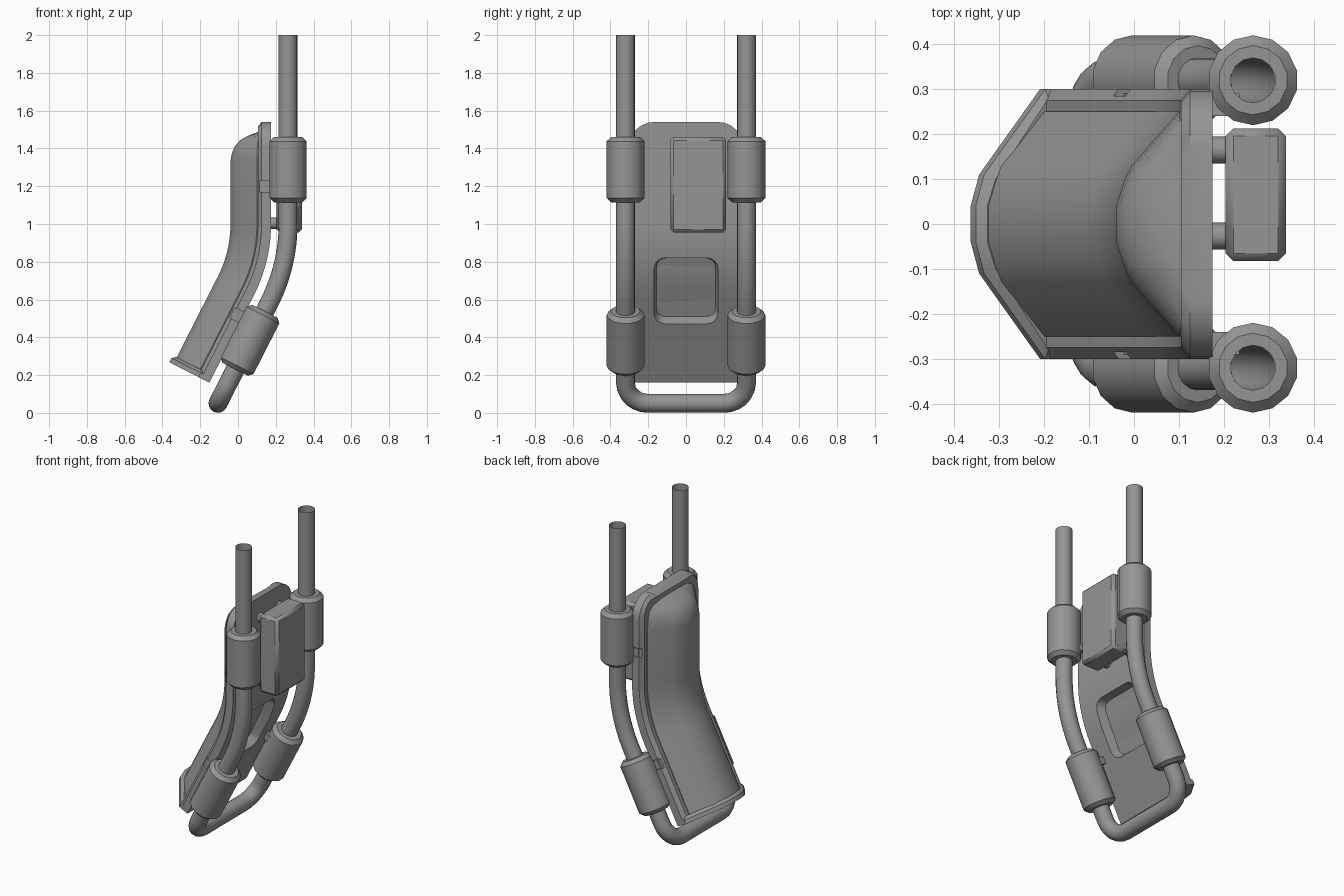
import bpy, bmesh, math
from mathutils import Vector

cube = bpy.data.objects.get("Cube")
if cube:
    bpy.data.objects.remove(cube)

grey = bpy.data.materials.new("plain grey")
grey.use_nodes = True
grey.diffuse_color = (0.3, 0.3, 0.3, 1)
grey.node_tree.nodes["Principled BSDF"].inputs["Base Color"].default_value = (0.3, 0.3, 0.3, 1)

# Everything follows one bent spine: s runs up it, d goes into the hull
BEND, RADIUS, BACK = math.radians(27), 0.83, 0.175
ARC_TOP = 0.911
ARC_LOW = ARC_TOP - RADIUS * BEND
TOP = ARC_TOP + 0.54


def spine(s, y, d):
    phi = min(max((ARC_TOP - s) / RADIUS, 0), BEND)
    extra = max(s - ARC_TOP, 0) + min(s - ARC_LOW, 0)
    r = RADIUS - d
    return Vector((BACK - RADIUS + r * math.cos(phi) + extra * math.sin(phi), y,
                   1 - r * math.sin(phi) + extra * math.cos(phi)))


def finish(obj, angle=35):
    obj.data.materials.append(grey)
    bpy.ops.object.select_all(action='DESELECT')
    obj.select_set(True)
    bpy.context.view_layer.objects.active = obj
    bpy.ops.object.shade_smooth_by_angle(angle=math.radians(angle))
    return obj


def loft(name, rings, caps=True, closed=False):
    bm = bmesh.new()
    rows = [[bm.verts.new(p) for p in ring] for ring in rings]
    pairs = list(zip(rows, rows[1:])) + ([(rows[-1], rows[0])] if closed else [])
    for a, b in pairs:
        for i in range(len(a)):
            j = (i + 1) % len(a)
            bm.faces.new((a[i], a[j], b[j], b[i]))
    if caps and not closed:
        bm.faces.new(rows[0])
        bm.faces.new(rows[-1])
    bmesh.ops.recalc_face_normals(bm, faces=bm.faces)
    mesh = bpy.data.meshes.new(name)
    bm.to_mesh(mesh)
    bm.free()
    obj = bpy.data.objects.new(name, mesh)
    bpy.context.collection.objects.link(obj)
    return finish(obj)


def mirrored(half):
    return half + [(-y, d) for y, d in reversed(half)]


def block(name, s, hs, y0, y1, d0, d1):
    return loft(name, [[spine(t, y, d) for y, d in
                        ((y0, d0), (y1, d0), (y1, d1), (y0, d1))] for t in (s - hs, s + hs)])


def cut(target, cutter):
    cutter.hide_render = True
    mod = target.modifiers.new("cut", 'BOOLEAN')
    mod.object, mod.solver = cutter, 'EXACT'
    bpy.context.view_layer.objects.active = target
    bpy.ops.object.modifier_apply(modifier=mod.name)
    bpy.data.objects.remove(cutter)


def steps(a, b, n):
    return [a + (b - a) * i / n for i in range(n + 1)]


# Back plate with rounded top corners and a chamfered flange
stations = [(0, 0.3), (0.025, 0.3)]
stations += [(s, 0.3) for s in steps(ARC_LOW, ARC_TOP, 10)]
corner = 0.13
for a in steps(0, 90, 6):
    t = math.radians(a)
    stations.append((TOP - corner * (1 - math.sin(t)), 0.3 - corner * (1 - math.cos(t))))
rings = []
for s, w in stations:
    inner = min(s, TOP - 0.025)
    profile = [(w, 0, s), (w, 0.05, s), (w - 0.025, 0.07, inner)]
    profile += [(-y, d, t) for y, d, t in reversed(profile)]
    rings.append([spine(t, y, d) for y, d, t in profile])
plate = loft("back_plate", rings)

# Rounded recess in the plate
def rounded_window(inset, d):
    points = []
    for cy, cs, start in ((1, 1, 0), (-1, 1, 90), (-1, -1, 180), (1, -1, 270)):
        for a in steps(start, start + 90, 4):
            t = math.radians(a)
            points.append(spine(0.54 + cs * 0.13 + (0.06 - inset) * math.sin(t),
                                cy * 0.11 + (0.06 - inset) * math.cos(t), d))
    return points

cut(plate, loft("window_cutter", [rounded_window(0, -0.04), rounded_window(0, 0),
                                  rounded_window(0.015, 0.055)]))

# Notches in the flange, with pegs reaching to the sleeves
for s in (0.385, 1.111):
    for side, label in ((1, "left"), (-1, "right")):
        cut(plate, block("notch_cutter", s, 0.03, side * 0.285, side * 0.35, -0.02, 0.1))
        block(label + "_peg", s, 0.022, side * 0.24, side * 0.29, -0.06, 0.04)
finish(plate)

# Hull shell, swept along the spine and closing in at the top
shell = [(0.01, 1, 1)] + [(s, 1, 1) for s in steps(ARC_LOW, ARC_TOP, 10)]
shell += [(TOP - 0.21, 1, 1), (TOP - 0.17, 0.98, 0.96), (TOP - 0.13, 0.95, 0.86),
          (TOP - 0.095, 0.9, 0.66), (TOP - 0.07, 0.82, 0.35), (TOP - 0.05, 0.7, 0.02)]
half = [(0.25, 0), (0.25, 0.015), (0.13, 0.12), (0.1, 0.135), (0.04, 0.155)]
loft("hull_shell", [[spine(s, y * w, 0.06 + d * k) for y, d in mirrored(half)]
                    for s, w, k in shell])

# Lip around the lower end
rings = []
for s, inset in ((0, 0), (0.025, 0), (0.042, 0.02)):
    half = [(0.3 - inset, 0.0), (0.3 - inset, 0.065), (0.11 - inset / 2, 0.217 - inset),
            (0.04, 0.238 - inset)]
    rings.append([spine(s, y, d) for y, d in mirrored(half)])
loft("lower_lip", rings)

# U-shaped tube frame, open at both upper ends
RAIL_Y, RAIL_D, LOW, TURN = 0.32, -0.09, -0.077, 0.12
path = [(1.911, RAIL_Y), (1.3, RAIL_Y)]
path += [(s, RAIL_Y) for s in reversed(steps(ARC_LOW, ARC_TOP, 12))]
for a in steps(0, 90, 6):
    t = math.radians(a)
    path.append((LOW + TURN * (1 - math.sin(t)), RAIL_Y - TURN * (1 - math.cos(t))))
path += [(s, -y) for s, y in reversed(path)]
curve = bpy.data.curves.new("tube_frame", 'CURVE')
curve.dimensions = '3D'
curve.bevel_depth, curve.bevel_resolution = 0.05, 6
line = curve.splines.new('POLY')
line.points.add(len(path) - 1)
for point, (s, y) in zip(line.points, path):
    point.co = (*spine(s, y, RAIL_D), 1)
tube = bpy.data.objects.new("tube_frame", curve)
bpy.context.collection.objects.link(tube)
bpy.ops.object.select_all(action='DESELECT')
tube.select_set(True)
bpy.context.view_layer.objects.active = tube
bpy.ops.object.convert(target='MESH')
finish(bpy.context.object)

# Chamfered sleeves around the tubes
def sleeve(name, s0, s1, y):
    profile = [(s0, 0.05), (s0, 0.077), (s0 + 0.022, 0.1),
               (s1 - 0.022, 0.1), (s1, 0.077), (s1, 0.05)]
    angles = [math.tau * i / 14 for i in range(14)]
    loft(name, [[spine(s, y + r * math.cos(a), RAIL_D + r * math.sin(a)) for a in angles]
                for s, r in profile], closed=True)

for side, label in ((1, "left"), (-1, "right")):
    sleeve(label + "_upper_sleeve", 1.026, 1.371, side * RAIL_Y)
    sleeve(label + "_lower_sleeve", 0.125, 0.47, side * RAIL_Y)

# Equipment box standing off the plate on four posts
bpy.ops.mesh.primitive_cube_add(size=1, location=(0.271, 0.065, 1.207))
box = bpy.context.object
box.name = "equipment_box"
box.scale = (0.134, 0.295, 0.505)
bpy.ops.object.transform_apply(location=False, rotation=False, scale=True)
bevel = box.modifiers.new("bevel", 'BEVEL')
bevel.width, bevel.segments = 0.017, 1
finish(box, 30)
for y in (0.165, -0.027):
    for z in (1.004, 1.41):
        bpy.ops.mesh.primitive_cylinder_add(vertices=12, radius=0.03, depth=0.06,
                                            location=(0.19, y, z), rotation=(0, math.pi / 2, 0))
        bpy.context.object.name = "box_post"
        finish(bpy.context.object)
